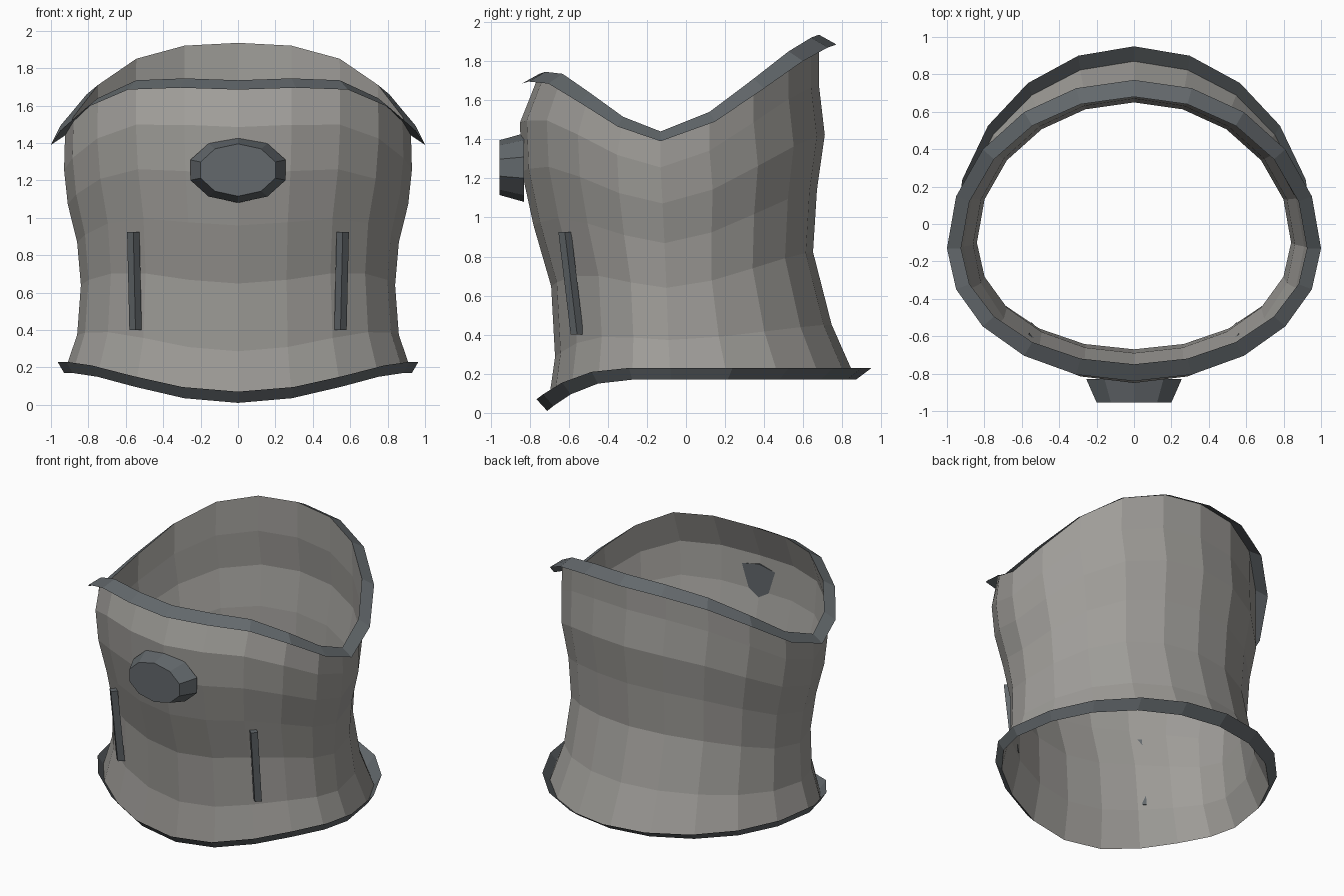
import bpy
import math

if "Cube" in bpy.data.objects:
    bpy.data.objects.remove(bpy.data.objects["Cube"], do_unlink=True)

SIDES = 20


def material(name, rgb):
    mat = bpy.data.materials.new(name)
    mat.use_nodes = True
    mat.diffuse_color = (*rgb, 1)
    bsdf = mat.node_tree.nodes["Principled BSDF"]
    bsdf.inputs["Base Color"].default_value = (*rgb, 1)
    bsdf.inputs["Roughness"].default_value = 0.8
    return mat


shell_grey = material("warm grey", (0.35, 0.34, 0.32))
trim_grey = material("dark slate", (0.125, 0.14, 0.15))


def loft(name, rings, mat, capped=False):
    """Skin a stack of closed rings, each running anticlockwise from above."""
    n = len(rings[0])
    verts = [p for ring in rings for p in ring]
    faces = []
    for r in range(len(rings) - 1):
        for i in range(n):
            j = (i + 1) % n
            faces.append((r * n + i, r * n + j, (r + 1) * n + j, (r + 1) * n + i))
    if capped:
        faces.append(tuple(reversed(range(n))))
        faces.append(tuple(range(len(verts) - n, len(verts))))
    mesh = bpy.data.meshes.new(name)
    mesh.from_pydata(verts, [], faces)
    mesh.update()
    mesh.materials.append(mat)
    obj = bpy.data.objects.new(name, mesh)
    bpy.context.collection.objects.link(obj)
    return obj


# Edge heights from centre front round to centre back, same on both sides
TOP = [1.735, 1.745, 1.735, 1.64, 1.515, 1.44, 1.54, 1.71, 1.85, 1.92, 1.935]
BOTTOM = [0.01, 0.035, 0.095, 0.15] + [0.17] * 7


def oval(width, front, back, mid, level, lift=0.0):
    """Ring of two half ellipses; level 0 is the lower edge, 1 the upper."""
    ring = []
    for i in range(SIDES):
        a = 2 * math.pi * i / SIDES
        k = min(i, SIDES - i)
        reach = mid - front if math.cos(a) > 0 else back - mid
        z = BOTTOM[k] + (TOP[k] - BOTTOM[k]) * level + lift
        ring.append((width * math.sin(a), mid - reach * math.cos(a), z))
    return ring


# Shell: half width, front y, back y, y of widest point, level
SHELL = [
    (0.93, -0.71, 0.87, -0.08, 0.0),
    (0.86, -0.67, 0.745, -0.09, 0.16),
    (0.84, -0.69, 0.65, -0.10, 0.37),
    (0.86, -0.78, 0.67, -0.11, 0.55),
    (0.91, -0.84, 0.71, -0.12, 0.71),
    (0.93, -0.85, 0.68, -0.13, 0.855),
    (0.925, -0.75, 0.68, -0.13, 1.0),
]
loft("collar_shell", [oval(*row) for row in SHELL], shell_grey)

# Flared rims folded outward from both edges
loft("upper_rim", [oval(1.0, -0.84, 0.77, -0.13, 1, -0.05), oval(*SHELL[-1])], trim_grey)
loft("lower_rim", [oval(*SHELL[0]), oval(0.965, -0.765, 0.95, -0.08, 0, 0.06)], trim_grey)


# Front boss: tapered ten-sided oval
def boss_ring(rx, rz, y):
    angles = [2 * math.pi * i / 10 for i in range(10)]
    return [(rx * math.sin(a), y, 1.255 - rz * math.cos(a)) for a in angles]


loft("front_boss", [boss_ring(0.268, 0.175, -0.83), boss_ring(0.21, 0.14, -0.955)],
     trim_grey, capped=True)


# Slanted diamond-section bars on either side of the front
def diamond(x, y, z, r=0.033):
    return [(x + r, y, z), (x, y + r, z), (x - r, y, z), (x, y - r, z)]


for side, label in ((1, "left"), (-1, "right")):
    loft(label + "_bar", [diamond(side * 0.548, -0.557, 0.4),
                          diamond(side * 0.56, -0.62, 0.925)], trim_grey, capped=True)
